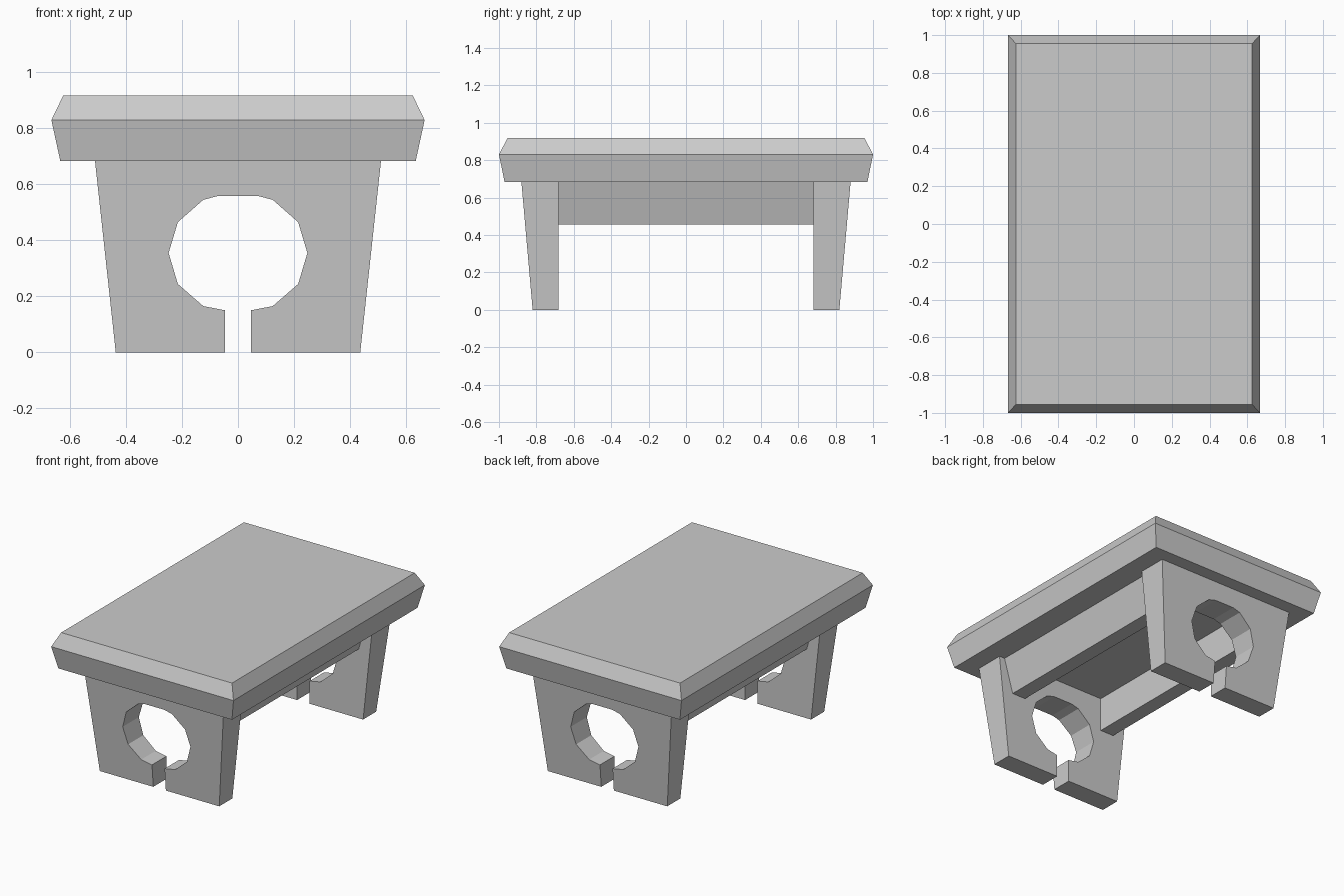
import bpy
import bmesh

if "Cube" in bpy.data.objects:
    bpy.data.objects.remove(bpy.data.objects["Cube"])


def loft(name, rings):
    """Flat-faced closed solid skinned through equal-length vertex rings."""
    bm = bmesh.new()
    loops = [[bm.verts.new(p) for p in ring] for ring in rings]
    n = len(loops[0])
    for a, b in zip(loops, loops[1:]):
        for i in range(n):
            j = (i + 1) % n
            bm.faces.new((a[i], a[j], b[j], b[i]))
    bm.faces.new(loops[0][::-1])
    bm.faces.new(loops[-1])
    bmesh.ops.recalc_face_normals(bm, faces=bm.faces)
    mesh = bpy.data.meshes.new(name)
    bm.to_mesh(mesh)
    bm.free()
    obj = bpy.data.objects.new(name, mesh)
    bpy.context.collection.objects.link(obj)
    return obj


UNDER = 0.683  # underside of the top slab

# Table top: flared lower edge, chamfered upper edge
slab = [(0.635, 0.97, UNDER), (0.667, 1.0, 0.83), (0.625, 0.955, 0.917)]
loft("table_top", [[(-x, -y, z), (x, -y, z), (x, y, z), (-x, y, z)]
                   for x, y, z in slab])

# End legs: tapered panel with a keyhole cutout, outer face leaning outwards
half = [(0.511, UNDER), (0.437, 0), (0.046, 0), (0.046, 0.15), (0.124, 0.165),
        (0.215, 0.244), (0.248, 0.355), (0.215, 0.465), (0.124, 0.545),
        (0.07, 0.559)]
outline = half + [(-x, z) for x, z in reversed(half)]
for side, label in ((-1, "front"), (1, "back")):
    inner = [(x, side * 0.683, z) for x, z in outline]
    outer = [(x, side * (0.82 + 0.06 * z / UNDER), z) for x, z in outline]
    loft(label + "_leg", [inner, outer])

# Side rails between the legs: sloped outer face, upright inner face
rail = [(0.305, 0.457), (0.405, 0.457), (0.47, UNDER), (0.305, UNDER)]
for side, label in ((-1, "left"), (1, "right")):
    loft(label + "_rail", [[(side * x, y, z) for x, z in rail]
                           for y in (-0.683, 0.683)])
